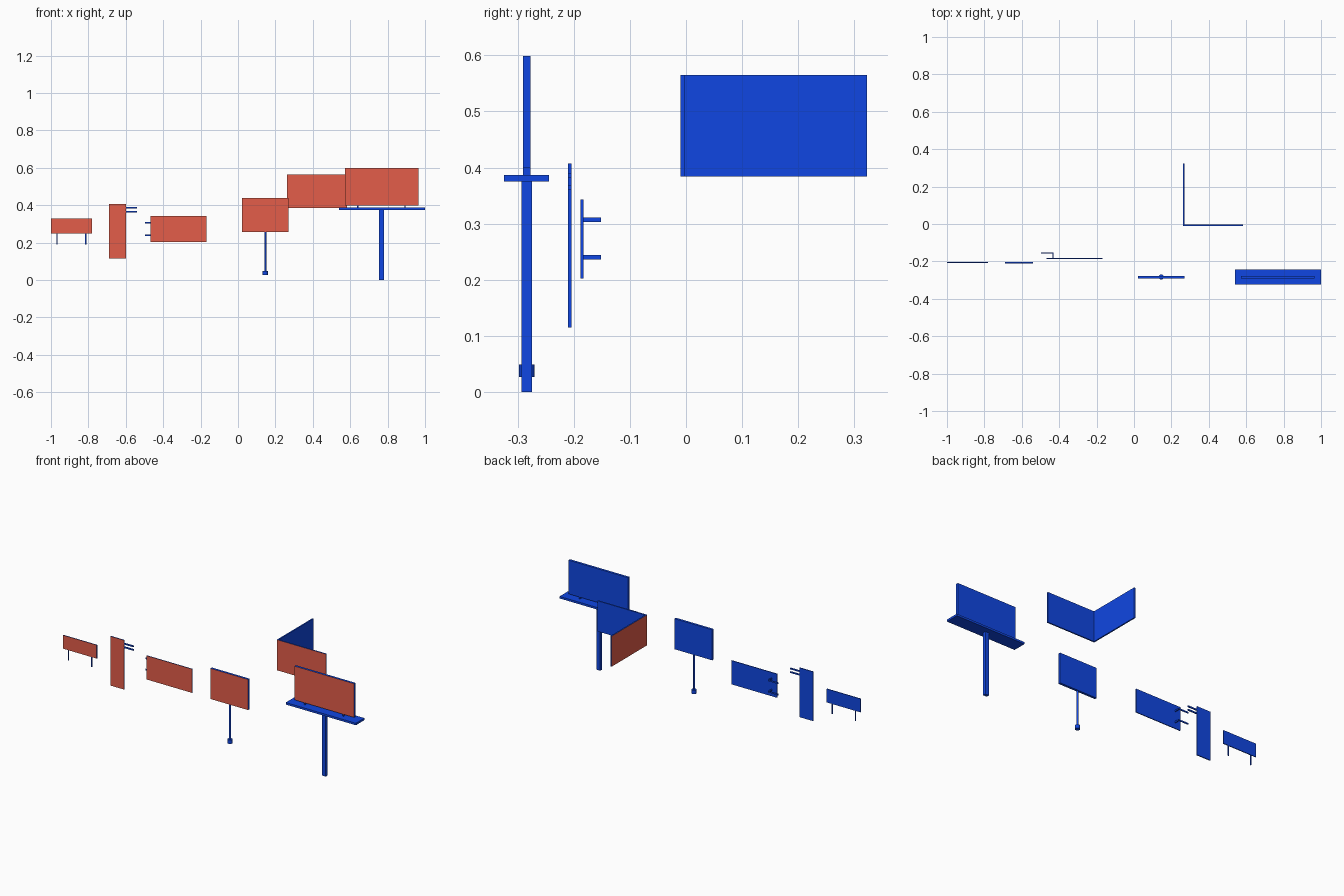
import bpy
from math import pi

if "Cube" in bpy.data.objects:
    bpy.data.objects.remove(bpy.data.objects["Cube"])


def material(name, color):
    m = bpy.data.materials.new(name)
    m.diffuse_color = color
    m.use_nodes = True
    m.node_tree.nodes["Principled BSDF"].inputs["Base Color"].default_value = m.diffuse_color
    return m


BLUE = material("frame_blue", (0.005, 0.062, 0.76, 1))
RED = material("display_red", (0.77, 0.11, 0.068, 1))


def box(name, x, y, z, red_side=None):
    """Box from (min, max) ranges; the low side of axis red_side gets the display colour."""
    bpy.ops.mesh.primitive_cube_add(size=1)
    o = bpy.context.object
    o.name = name
    for v in o.data.vertices:
        v.co = [r[0] if c < 0 else r[1] for r, c in zip((x, y, z), v.co)]
    o.data.materials.append(BLUE)
    if red_side is not None:
        o.data.materials.append(RED)
        low = (x, y, z)[red_side][0]
        for p in o.data.polygons:
            if all(abs(o.data.vertices[i].co[red_side] - low) < 1e-5 for i in p.vertices):
                p.material_index = 1
    return o


def pole(name, x, y, z, r, sides=12):
    bpy.ops.mesh.primitive_cylinder_add(vertices=sides, radius=r, depth=z[1] - z[0],
                                        location=(x, y, (z[0] + z[1]) / 2))
    o = bpy.context.object
    o.name = name
    o.data.materials.append(BLUE)
    bpy.ops.object.shade_smooth_by_angle(angle=pi / 5)
    return o


def around(c, w):
    return (c - w / 2, c + w / 2)


# Small sign on two legs
box("small_sign_panel", (-1.0, -0.78), around(-0.2065, 0.005), (0.25, 0.33), 1)
for x in (-0.967, -0.814):
    box("small_sign_leg", around(x, 0.006), around(-0.2065, 0.004), (0.19, 0.25))

# Vertical blade sign with two wall arms
box("blade_sign_panel", (-0.69, -0.6), (-0.210, -0.204), (0.115, 0.407), 1)
for z in (0.386, 0.365):
    box("blade_sign_arm", (-0.6, -0.54), around(-0.207, 0.006), around(z, 0.008))

# Wall sign held by two bent brackets
box("wall_sign_panel", (-0.468, -0.169), (-0.188, -0.183), (0.202, 0.343), 1)
for z in (0.307, 0.240):
    box("bracket_stub", around(-0.434, 0.006), (-0.183, -0.152), around(z, 0.008))
    box("bracket_arm", (-0.498, -0.431), around(-0.154, 0.005), around(z, 0.008))

# Sign on a slim pole with a collar foot
MID = -0.2838
box("pole_sign_panel", (0.022, 0.27), around(MID, 0.014), (0.257, 0.438), 1)
pole("pole_sign_pole", 0.146, MID, (0.04, 0.257), 0.0055)
pole("pole_sign_foot", 0.146, MID, (0.027, 0.049), 0.014)

# Corner sign: two panels meeting at a right angle
box("corner_front_panel", (0.262, 0.583), (-0.010, -0.002), (0.384, 0.565), 1)
box("corner_side_panel", (0.262, 0.270), (-0.010, 0.323), (0.384, 0.565), 0)

# Large billboard with catwalk on a heavy column
box("billboard_panel", (0.573, 0.965), around(MID, 0.014), (0.399, 0.599), 1)
for x in (0.64, 0.893):
    box("billboard_support", around(x, 0.006), around(MID, 0.013), (0.387, 0.399))
box("billboard_catwalk", (0.54, 1.0), (-0.324, -0.244), (0.375, 0.387))
box("billboard_column", around(0.7675, 0.025), around(MID, 0.018), (0.0, 0.375))
